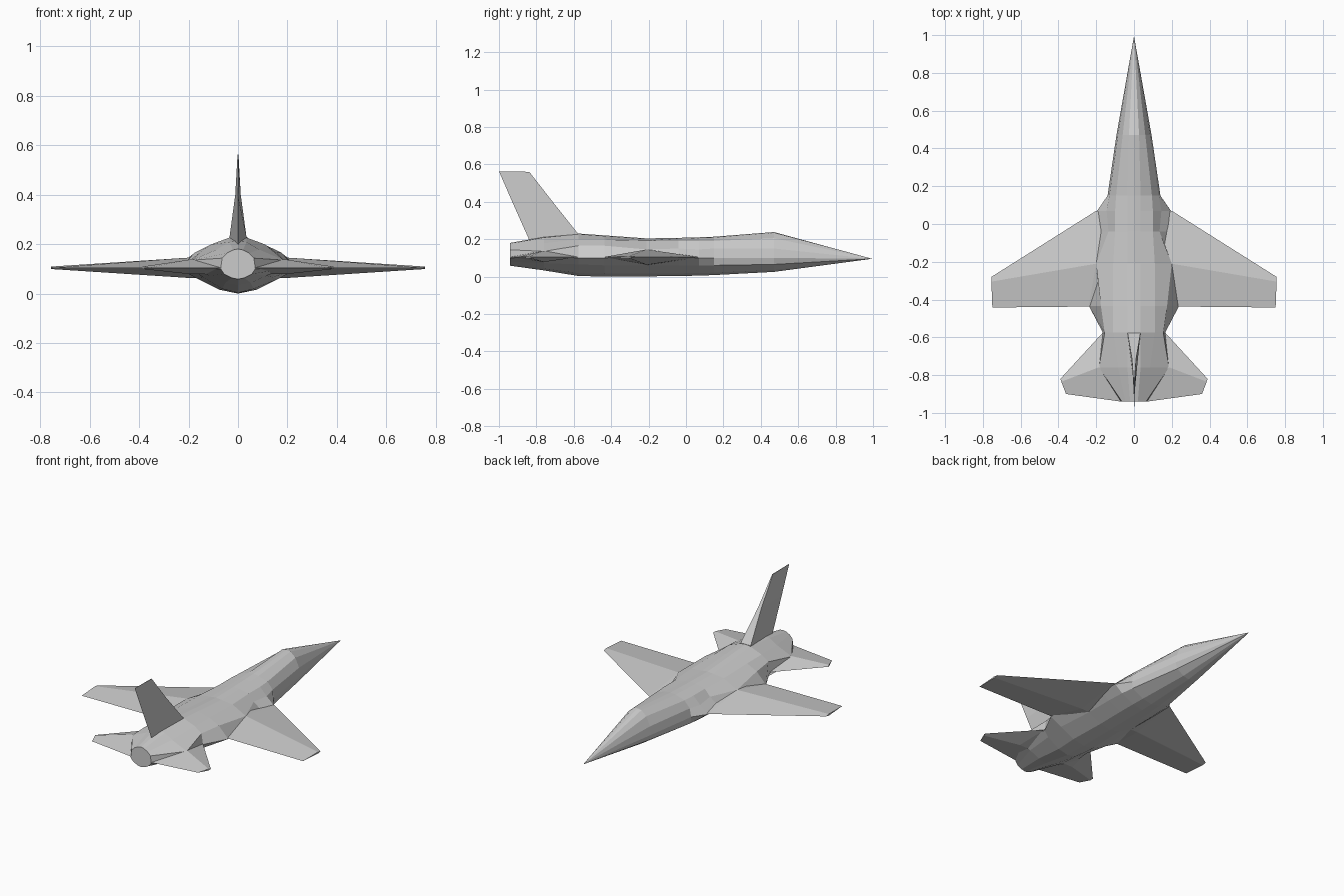
import bpy, bmesh

if "Cube" in bpy.data.objects:
    bpy.data.objects.remove(bpy.data.objects["Cube"])


def loft(name, rings, mirror=False):
    """Skin a list of equal-length closed rings, capping both ends; flat shaded."""
    bm = bmesh.new()
    loops = [[bm.verts.new(p) for p in ring] for ring in rings]
    n = len(loops[0])
    for r, s in zip(loops, loops[1:]):
        for i in range(n):
            j = (i + 1) % n
            bm.faces.new((r[i], r[j], s[j], s[i]))
    bm.faces.new(loops[0])
    bm.faces.new(loops[-1])
    bmesh.ops.remove_doubles(bm, verts=bm.verts, dist=0.0005)
    bmesh.ops.recalc_face_normals(bm, faces=bm.faces)
    mesh = bpy.data.meshes.new(name)
    bm.to_mesh(mesh)
    bm.free()
    obj = bpy.data.objects.new(name, mesh)
    bpy.context.collection.objects.link(obj)
    if mirror:
        obj.modifiers.new("mirror", 'MIRROR').use_axis[0] = True
    return obj


def body_ring(y, top, bx, bz, cx, cz, w, ex, ez, bottom):
    """Symmetric fuselage section: spine, upper, shoulder, waist, chine, keel."""
    half = [(min(0.035, bx * 0.45), top - 0.004), (bx, bz), (cx, cz), (w, 0.10),
            (ex, ez), (ex * 0.45, bottom + 0.25 * (ez - bottom))]
    pts = [(0, top)] + half + [(0, bottom)] + [(-x, z) for x, z in reversed(half)]
    return [(x, y, z) for x, z in pts]


# Fuselage: stations from behind the nose to the exhaust
stations = [
    (0.47, .238, .060, .205, .085, .150, .093, .080, .065, .025),
    (0.15, .213, .095, .190, .130, .150, .140, .135, .060, .008),
    (0.07, .210, .100, .190, .145, .145, .195, .145, .060, .005),
    (-0.04, .207, .100, .190, .135, .150, .200, .150, .060, .003),
    (-0.21, .204, .110, .192, .200, .145, .202, .150, .060, .001),
    (-0.435, .220, .110, .197, .175, .165, .238, .165, .060, .000),
    (-0.575, .230, .110, .198, .155, .165, .165, .140, .065, .003),
    (-0.76, .212, .085, .178, .185, .135, .190, .115, .072, .033),
    (-0.94, .180, .045, .163, .064, .143, .070, .056, .079, .058),
]
rings = [body_ring(*s) for s in stations]
nose = [(0, 0.995, 0.095)] * len(rings[0])
loft("fuselage", [nose] + rings)


def foil(lead, peak, trail, z_top, z_low, z_mid=0.104):
    """Diamond-shaped wing section."""
    return [(*lead, z_mid), (*peak, z_top), (*trail, z_mid), (*peak, z_low)]


# Main wings, root carried into the body
loft("wing", [
    foil((0.10, 0.07), (0.10, -0.21), (0.10, -0.435), .145, .060),
    foil((0.20, 0.07), (0.20, -0.21), (0.24, -0.437), .145, .063),
    foil((0.755, -0.28), (0.755, -0.305), (0.75, -0.442), .109, .099),
], mirror=True)

# Tailplanes
loft("tailplane", [
    foil((0.05, -0.575), (0.05, -0.76), (0.04, -0.94), .138, .078),
    foil((0.165, -0.575), (0.19, -0.76), (0.07, -0.94), .138, .078),
    foil((0.39, -0.82), (0.385, -0.835), (0.36, -0.90), .109, .099),
], mirror=True)


def fin_ring(z_lead, y_lead, z_trail, y_trail, half):
    """Blunt-fronted fin section narrowing to a sharp trailing edge."""
    return [(half, y_lead, z_lead), (0, y_trail, z_trail), (-half, y_lead, z_lead)]


# Tail fin
loft("tail_fin", [
    fin_ring(.180, -.578, .150, -.80, .035),
    fin_ring(.230, -.578, .200, -.84, .034),
    fin_ring(.400, -.713, .395, -.927, .011),
    fin_ring(.560, -.838, .563, -1.00, .002),
])
